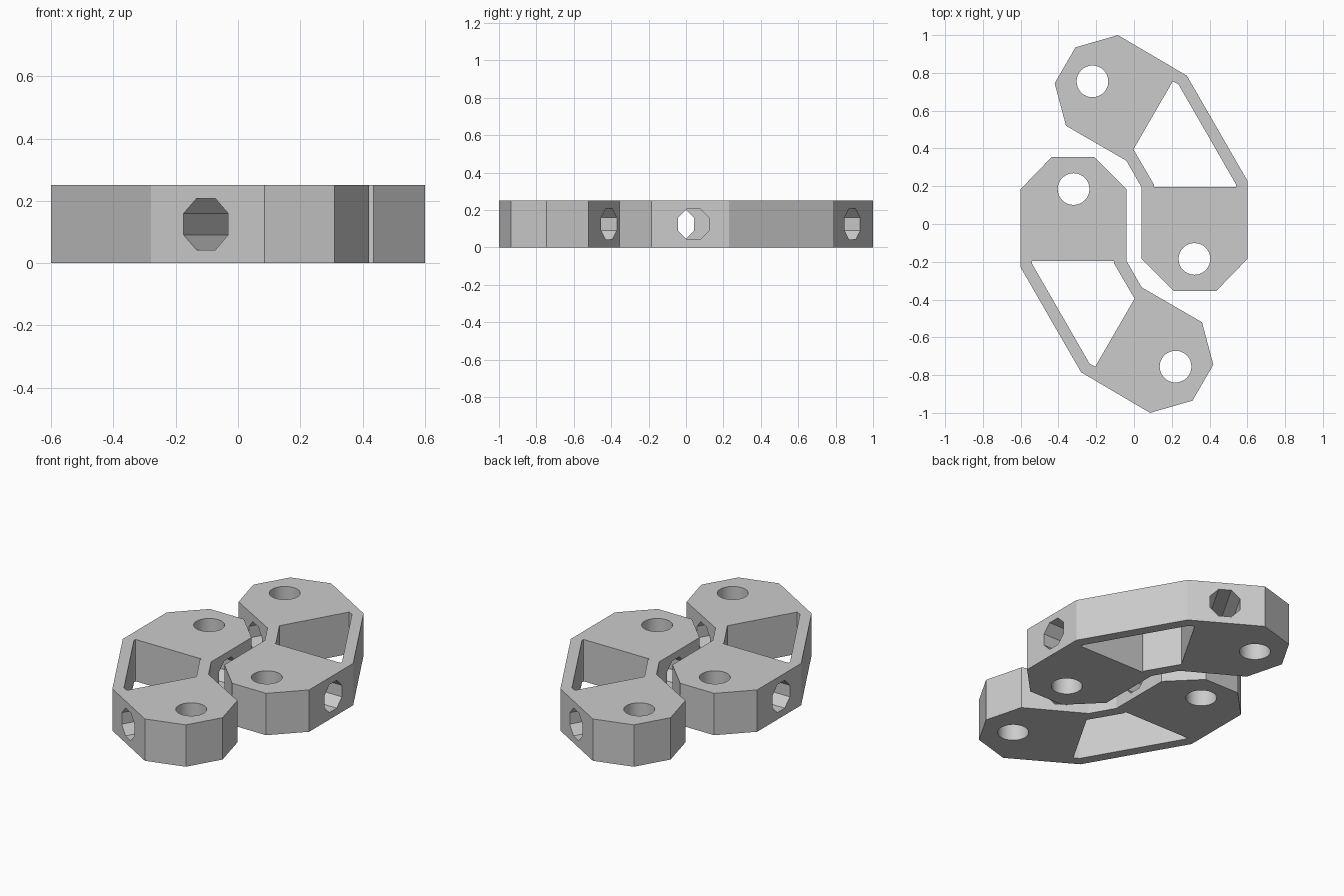
import bpy, bmesh, math
from mathutils import Matrix, Vector

cube = bpy.data.objects.get("Cube")
if cube:
    bpy.data.objects.remove(cube, do_unlink=True)

HEIGHT = 0.25

grey = bpy.data.materials.new("light grey")
grey.use_nodes = True
colour = (0.6, 0.6, 0.6, 1)
grey.diffuse_color = colour
grey.node_tree.nodes["Principled BSDF"].inputs["Base Color"].default_value = colour


def add_object(name, bm):
    bmesh.ops.recalc_face_normals(bm, faces=bm.faces[:])
    mesh = bpy.data.meshes.new(name)
    bm.to_mesh(mesh)
    bm.free()
    mesh.materials.append(grey)
    obj = bpy.data.objects.new(name, mesh)
    bpy.context.collection.objects.link(obj)
    return obj


def prism(name, points, low, high):
    bm = bmesh.new()
    face = bm.faces.new([bm.verts.new((x, y, low)) for x, y in points])
    top = bmesh.ops.extrude_face_region(bm, geom=[face])["geom"]
    verts = [v for v in top if isinstance(v, bmesh.types.BMVert)]
    bmesh.ops.translate(bm, verts=verts, vec=(0, 0, high - low))
    return add_object(name, bm)


def rod(name, sides, radius, depth, matrix):
    bm = bmesh.new()
    bmesh.ops.create_cone(bm, cap_ends=True, segments=sides, radius1=radius,
                          radius2=radius, depth=depth, matrix=matrix)
    return add_object(name, bm)


def side_bore(name, x, y, angle):
    # eight-sided bore lying flat, with a level top and bottom
    matrix = (Matrix.Translation((x, y, HEIGHT / 2)) @ Matrix.Rotation(angle, 4, "Z")
              @ Matrix.Rotation(math.pi / 2, 4, "Y") @ Matrix.Rotation(math.pi / 8, 4, "Z"))
    return rod(name, 8, 0.09, 0.8, matrix)


# Bent plate
outline = [(-0.435, 0.355), (-0.21, 0.355), (-0.04, 0.185), (-0.04, -0.195),
           (0.04, -0.335), (0.36, -0.52), (0.42, -0.745), (0.31, -0.935),
           (0.085, -1), (-0.28, -0.785), (-0.6, -0.23), (-0.6, 0.185)]
bracket = prism("left_bracket", outline, 0, HEIGHT)

# Triangular window, upright pin holes and side bores
window = [(-0.54, -0.195), (-0.105, -0.195), (-0.105, -0.21), (0.003, -0.395),
          (-0.205, -0.755), (-0.235, -0.74), (-0.54, -0.21)]
cutters = [prism("window_cutter", window, -0.1, HEIGHT + 0.1)]
for x, y in [(-0.32, 0.185), (0.22, -0.755)]:
    cutters.append(rod("pin_hole_cutter", 32, 0.084, 1, Matrix.Translation((x, y, 0))))
cutters.append(side_bore("straight_bore_cutter", -0.32, -0.04, 0))
cutters.append(side_bore("angled_bore_cutter", 0.035, -0.65, math.radians(60)))

for cutter in cutters:
    cutter.hide_render = True
    mod = bracket.modifiers.new(cutter.name, "BOOLEAN")
    mod.operation = "DIFFERENCE"
    mod.solver = "EXACT"
    mod.object = cutter

# Keep the cut shape and drop the cutters
bpy.context.view_layer.update()
evaluated = bracket.evaluated_get(bpy.context.evaluated_depsgraph_get())
finished = bpy.data.meshes.new_from_object(evaluated)
bracket.modifiers.clear()
bracket.data = finished
finished.materials.clear()
finished.materials.append(grey)
for cutter in cutters:
    bpy.data.objects.remove(cutter, do_unlink=True)

# Smooth pin holes, crisp corners
bpy.ops.object.select_all(action="DESELECT")
bracket.select_set(True)
bpy.context.view_layer.objects.active = bracket
bpy.ops.object.shade_smooth_by_angle(angle=math.radians(20))

# Matching bracket, turned half way round
twin = bpy.data.objects.new("right_bracket", bracket.data.copy())
twin.rotation_euler.z = math.pi
bpy.context.collection.objects.link(twin)
